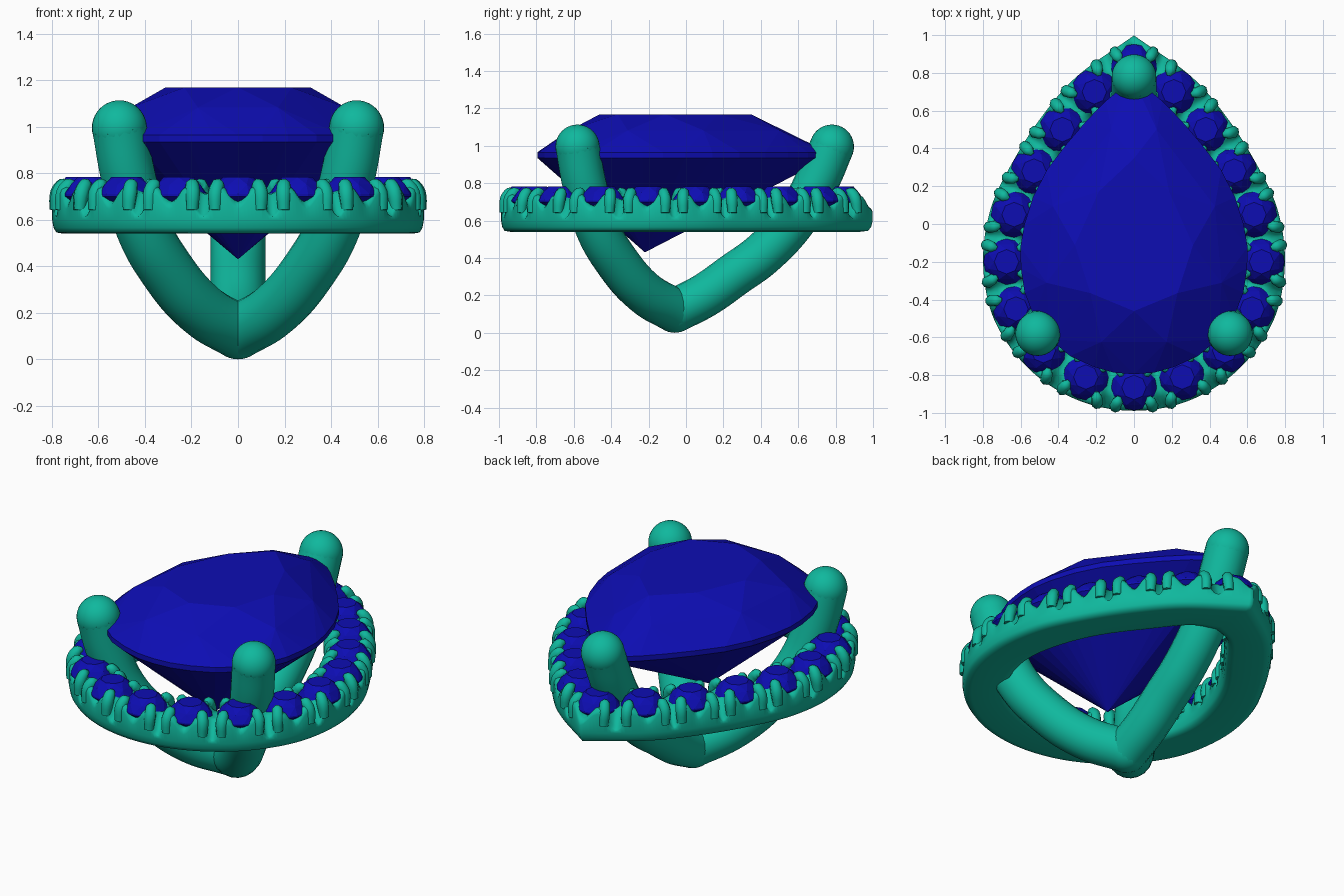
import bpy, bmesh
from math import sin, cos, pi, tau
from mathutils import Vector

if "Cube" in bpy.data.objects:
    bpy.data.objects.remove(bpy.data.objects["Cube"])


def material(name, rgb):
    m = bpy.data.materials.new(name)
    m.diffuse_color = (*rgb, 1)
    m.use_nodes = True
    m.node_tree.nodes["Principled BSDF"].inputs["Base Color"].default_value = m.diffuse_color
    return m


METAL = material("green_metal", (0.005, 0.48, 0.34))
STONE = material("blue_stone", (0.004, 0.004, 0.45))


def add(name, data, mat):
    ob = bpy.data.objects.new(name, data)
    bpy.context.collection.objects.link(ob)
    data.materials.append(mat)
    return ob


def from_bmesh(name, bm, mat, smooth=False):
    bmesh.ops.recalc_face_normals(bm, faces=bm.faces)
    for f in bm.faces:
        f.smooth = smooth
    me = bpy.data.meshes.new(name)
    bm.to_mesh(me)
    bm.free()
    return add(name, me, mat)


# pear outlines, right half from tip to round end; one point per small stone
MID = [(0, .83), (.21, .70), (.38, .50), (.53, .28), (.635, .05), (.675, -.20),
       (.625, -.45), (.48, -.67), (.255, -.81), (0, -.865)]
OUT = [(0, 1.0), (.30, .785), (.485, .575), (.64, .335), (.76, .08), (.80, -.21),
       (.74, -.51), (.555, -.77), (.295, -.935), (0, -.99)]
GEM = [(0, .76), (.13, .67), (.31, .48), (.49, .24), (.585, -.02), (.60, -.22),
       (.55, -.45), (.40, -.655), (.19, -.765), (0, -.795)]
N = 18


def pear(pts, u):
    """Smooth mirrored outline, sharp at the tip; u runs 0..18."""
    u %= N
    side = 1
    if u > 9:
        u, side = N - u, -1
    p = [Vector(q) for q in pts]
    p = [2 * p[0] - p[1]] + p + [Vector((-p[8].x, p[8].y))]
    i = min(int(u), 8)
    t = u - i
    a, b, c, d = p[i:i + 4]
    v = .5 * (2 * b + (c - a) * t + (2 * a - 5 * b + 4 * c - d) * t**2
              + (3 * b - a - 3 * c + d) * t**3)
    return Vector((v.x * side, v.y))


def on_band(u, s, z):
    m, o = pear(MID, u), pear(OUT, u)
    return (m + (o - m) * s).to_3d() + Vector((0, 0, z))


def lerp_keys(x, keys):
    for (x0, y0), (x1, y1) in zip(keys, keys[1:]):
        if x <= x1:
            t = (x - x0) / (x1 - x0)
            return y0 + (y1 - y0) * t * t * (3 - 2 * t)
    return keys[-1][1]


# halo band: rounded section whose rim dips at each stone and each gap
bm = bmesh.new()
STEPS = 20
rings = []
for k in range(N * STEPS):
    u = k / STEPS
    gap = abs(u % 1 - .5)
    rim = lerp_keys(gap, [(0, .615), (.07, .63), (.17, .735), (.26, .73), (.5, .665)])
    top = lerp_keys(gap, [(0, .71), (.2, .73), (.5, .68)])
    half = [(0, .54), (.6, .54), (.84, .545), (.94, .565), (.99, .60),
            (.99, rim - .02 if rim > .64 else .613), (.93, rim), (.78, rim + .012),
            (.5, top), (.2, top)]
    prof = half + [(-s, z) for s, z in half[:0:-1]]
    rings.append([bm.verts.new(on_band(u, s, z)) for s, z in prof])
for r0, r1 in zip(rings, rings[1:] + rings[:1]):
    for j in range(len(r0)):
        n = (j + 1) % len(r0)
        bm.faces.new((r0[j], r0[n], r1[n], r1[j]))
from_bmesh("halo_band", bm, METAL, True)


def tube(name, paths, radius, res):
    """Smooth round tubes; each path is a list of (point, radius factor)."""
    cu = bpy.data.curves.new(name, 'CURVE')
    cu.dimensions = '3D'
    cu.bevel_depth, cu.bevel_resolution = radius, res
    cu.use_fill_caps = True
    cu.resolution_u = 8 if res > 3 else 4
    for path in paths:
        sp = cu.splines.new('BEZIER')
        sp.bezier_points.add(len(path) - 1)
        for bp, (co, r) in zip(sp.bezier_points, path):
            bp.co, bp.radius = co, r
            bp.handle_left_type = bp.handle_right_type = 'AUTO'
    return add(name, cu, METAL)


# small claws: a pair either side of every gap, on both edges of the band
claws = []
for i in range(N):
    for du in (-.17, .17):
        for s in (1, -1):
            u = i + .5 + du
            claws.append([(on_band(u, .9 * s, .64), .8),
                          (on_band(u, .82 * s, .715), 1),
                          (on_band(u + du * .15, .62 * s, .75), .9),
                          (on_band(u + du * .3, .42 * s, .755), .35)])
tube("stone_claws", claws, .033, 2)


# brilliant cut stones: convex hull of table, crown, girdle and culet points
def brilliant(bm, pts):
    vs = [bm.verts.new(p) for p in pts]
    bmesh.ops.convex_hull(bm, input=vs)
    bmesh.ops.dissolve_limit(bm, angle_limit=.01, verts=bm.verts, edges=bm.edges)


def circle(c, r, z, n, off=0):
    return [(c.x + r * cos(tau * (k + off) / n), c.y + r * sin(tau * (k + off) / n), z)
            for k in range(n)]


for i in range(N):
    c = pear(MID, i)
    bm = bmesh.new()
    brilliant(bm, circle(c, .065, .783, 8) + circle(c, .10, .752, 8, .5)
              + circle(c, .122, .71, 16) + circle(c, .122, .70, 16)
              + [(c.x, c.y, .60)])
    from_bmesh(f"halo_stone_{i + 1}", bm, STONE)


def pear_loop(scale, z, n, off=0):
    c = Vector((0, -.1))
    out = []
    for k in range(n):
        v = c + (pear(GEM, N * (k + off) / n) - c) * scale
        out.append((v.x, v.y, z))
    return out


bm = bmesh.new()
brilliant(bm, pear_loop(.52, 1.168, 8) + pear_loop(.80, 1.082, 8, .5)
          + pear_loop(1, .965, 32) + pear_loop(1, .935, 32) + [(0, -.22, .43)])
from_bmesh("centre_stone", bm, STONE)

# three main prongs meeting in a point below the stone
R = .118
side = [(0, .118), (.16, .215), (.31, .39), (.41, .57), (.475, .80), (.51, .995)]
back = [(-.06, .118), (.10, .20), (.25, .305), (.42, .43), (.60, .63), (.71, .83), (.78, .995)]
prongs = {"front_right_prong": [(x, -.06 - 1.02 * x, z) for x, z in side],
          "front_left_prong": [(-x, -.06 - 1.02 * x, z) for x, z in side],
          "back_prong": [(0, y, z) for y, z in back]}
for name, path in prongs.items():
    tube(name, [[(p, 1) for p in path]], R, 8)


def ball(name, centre):
    bm = bmesh.new()
    bmesh.ops.create_uvsphere(bm, u_segments=32, v_segments=20, radius=R)
    bmesh.ops.translate(bm, verts=bm.verts, vec=centre)
    from_bmesh(name, bm, METAL, True)


# rounded prong tips and the joint at the base
for name, path in prongs.items():
    ball(name + "_tip", path[-1])
ball("base_joint", (0, -.06, .118))
